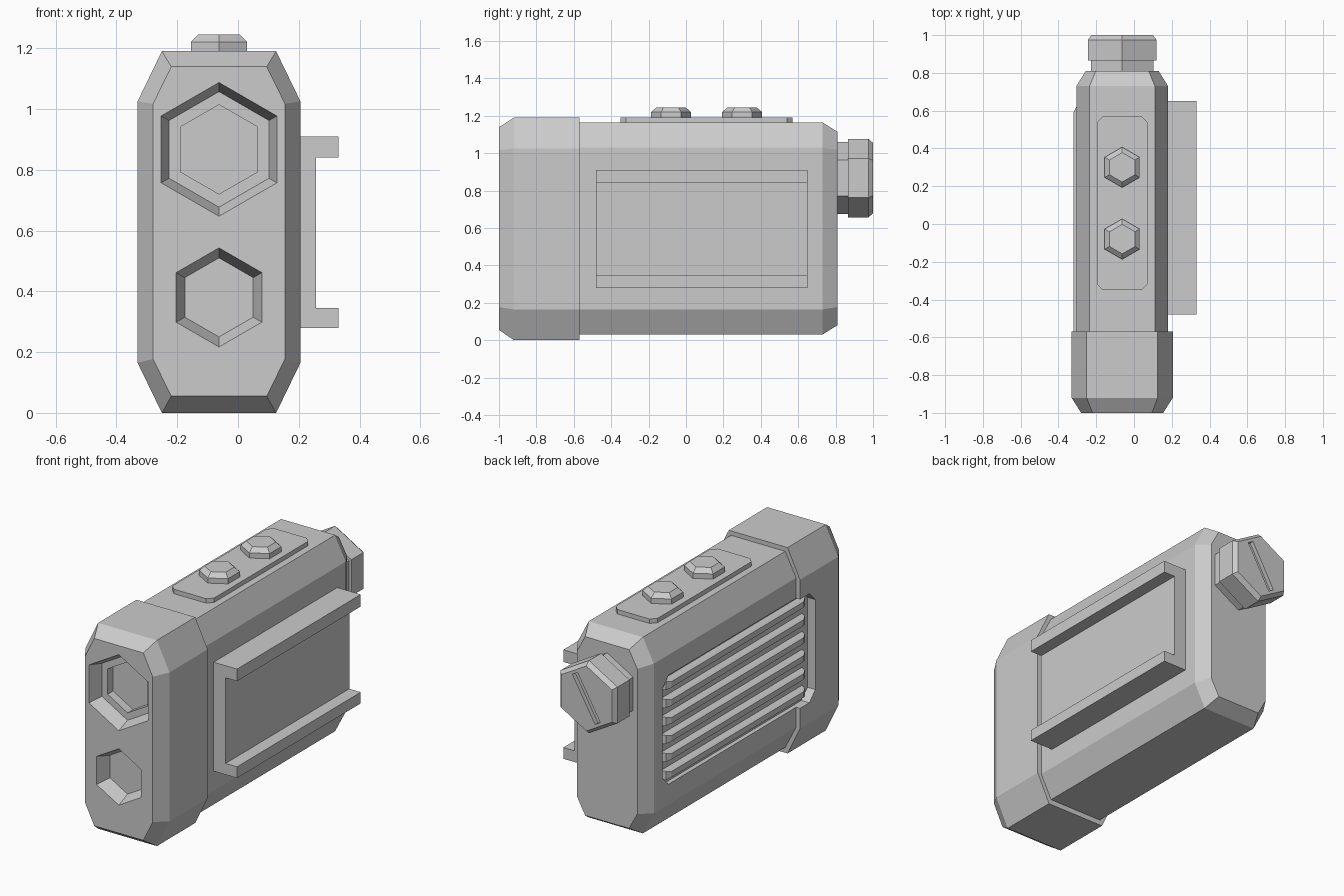
import bpy, bmesh, math

default = bpy.data.objects.get("Cube")
if default:
    bpy.data.objects.remove(default, do_unlink=True)

grey = bpy.data.materials.new("matte_grey")
grey.use_nodes = True
colour = (0.6, 0.6, 0.6, 1)
grey.diffuse_color = colour
grey.node_tree.nodes["Principled BSDF"].inputs["Base Color"].default_value = colour

CX = -0.0625      # middle of the casing across x
LENS_Z = 0.867    # height of the lens and the rear cap


# A profile is a list of 2D points; loft stacks profiles along an axis.
def place(axis, u, v, d):
    return {"x": (d, u, v), "y": (u, d, v), "z": (u, v, d)}[axis]


def loft(name, axis, layers):
    bm = bmesh.new()
    rings = [[bm.verts.new(place(axis, u, v, d)) for u, v in profile]
             for d, profile in layers]
    n = len(rings[0])
    bm.faces.new(rings[0])
    bm.faces.new(rings[-1])
    for a, b in zip(rings, rings[1:]):
        for i in range(n):
            j = (i + 1) % n
            bm.faces.new((a[i], a[j], b[j], b[i]))
    bmesh.ops.recalc_face_normals(bm, faces=bm.faces)
    mesh = bpy.data.meshes.new(name)
    bm.to_mesh(mesh)
    bm.free()
    mesh.materials.append(grey)
    obj = bpy.data.objects.new(name, mesh)
    bpy.context.collection.objects.link(obj)
    return obj


def octagon(cu, cv, w, h, top_w, side_h):
    """Rectangle of half size w, h with cut corners."""
    quarter = [(w, side_h), (top_w, h)]
    pts = []
    for su, sv in ((1, 1), (-1, 1), (-1, -1), (1, -1)):
        part = quarter if su * sv > 0 else quarter[::-1]
        pts += [(cu + su * u, cv + sv * v) for u, v in part]
    return pts


def cut_rect(cu, cv, w, h, c):
    return octagon(cu, cv, w, h, w - c, h - c)


def rect(cu, cv, w, h, turn=0):
    c, s = math.cos(turn), math.sin(turn)
    return [(cu + u * c - v * s, cv + u * s + v * c)
            for u, v in ((w, h), (-w, h), (-w, -h), (w, -h))]


def hexagon(cu, cv, r):
    """Hexagon with a corner pointing along v."""
    return [(cu + r * math.sin(i * math.pi / 3), cv + r * math.cos(i * math.pi / 3))
            for i in range(6)]


def cut(obj, cutters):
    for cutter in cutters:
        cutter.hide_render = True
        mod = obj.modifiers.new("cut", "BOOLEAN")
        mod.operation = "DIFFERENCE"
        mod.solver = "EXACT"
        mod.object = cutter
    bpy.context.view_layer.update()
    graph = bpy.context.evaluated_depsgraph_get()
    mesh = bpy.data.meshes.new_from_object(obj.evaluated_get(graph))
    obj.modifiers.clear()
    obj.data = mesh


# Casing: wide front collar and slimmer main body
collar_full = octagon(CX, 0.595, 0.268, 0.595, 0.188, 0.43)
collar_face = octagon(CX, 0.597, 0.217, 0.542, 0.157, 0.42)
collar = loft("front_collar", "y", [(-1, collar_face), (-0.92, collar_full), (-0.57, collar_full)])
body_full = octagon(CX, 0.5975, 0.243, 0.567, 0.173, 0.4325)
body_face = octagon(CX, 0.5975, 0.193, 0.517, 0.14, 0.42)
body = loft("main_body", "y", [(-0.57, body_full), (0.73, body_full), (0.81, body_face)])

# Tapered front windows, with a second step in the upper one
def window_cutter(z, r_out, r_in):
    extend = (r_out - r_in) / 4
    return loft("window_cutter", "y", [(-1.02, hexagon(CX, z, r_out + extend)),
                                       (-0.92, hexagon(CX, z, r_in))])

upper = window_cutter(LENS_Z, 0.22, 0.19)
lower = window_cutter(0.38, 0.163, 0.13)
lens = loft("lens_cutter", "y", [(-0.95, hexagon(CX, LENS_Z, 0.147)),
                                 (-0.87, hexagon(CX, LENS_Z, 0.147))])

# Grille recess running from the body into the collar
recess_shape = cut_rect(-0.03, 0.597, 0.68, 0.315, 0.055)
recess = loft("recess_cutter", "x", [(-0.5, recess_shape), (-0.28, recess_shape)])
cut(collar, [upper, lower, lens, recess])
cut(body, [recess])

# Grille ribs
for i in range(6):
    z = 0.6 + (i - 2.5) * 0.104
    loft("grille_rib", "x", [(-0.275, rect(-0.015, z, 0.645, 0.028)),
                             (-0.305, rect(-0.015, z, 0.635, 0.025)),
                             (-0.32, rect(-0.015, z, 0.605, 0.017))])

# Mounting rail: C-shaped channel
rail = [(0.17, 0.28), (0.33, 0.28), (0.33, 0.345), (0.257, 0.345),
        (0.257, 0.84), (0.33, 0.84), (0.33, 0.91), (0.17, 0.91)]
loft("mounting_rail", "y", [(-0.48, rail), (0.65, rail)])

# Button plate and two buttons on top
plate = cut_rect(CX, 0.11, 0.133, 0.46, 0.03)
loft("button_plate", "z", [(1.155, plate), (1.19, plate)])
for y in (0.3, -0.08):
    loft("button", "z", [(1.18, hexagon(CX, y, 0.107)), (1.22, hexagon(CX, y, 0.107)),
                         (1.245, hexagon(CX, y, 0.078))])

# Rear battery cap with a slanted coin slot
neck = hexagon(CX, LENS_Z, 0.192)
loft("cap_neck", "y", [(0.8, neck), (0.87, neck)])
cap_full = hexagon(CX, LENS_Z, 0.21)
cap = loft("battery_cap", "y", [(0.865, cap_full), (0.975, cap_full),
                                (1, hexagon(CX, LENS_Z, 0.188))])
slot_shape = rect(CX, LENS_Z, 0.019, 0.145, -math.radians(30))
slot = loft("slot_cutter", "y", [(0.975, slot_shape), (1.05, slot_shape)])
cut(cap, [slot])

# Remove the helper shapes
for helper in (upper, lower, lens, recess, slot):
    bpy.data.objects.remove(helper, do_unlink=True)
